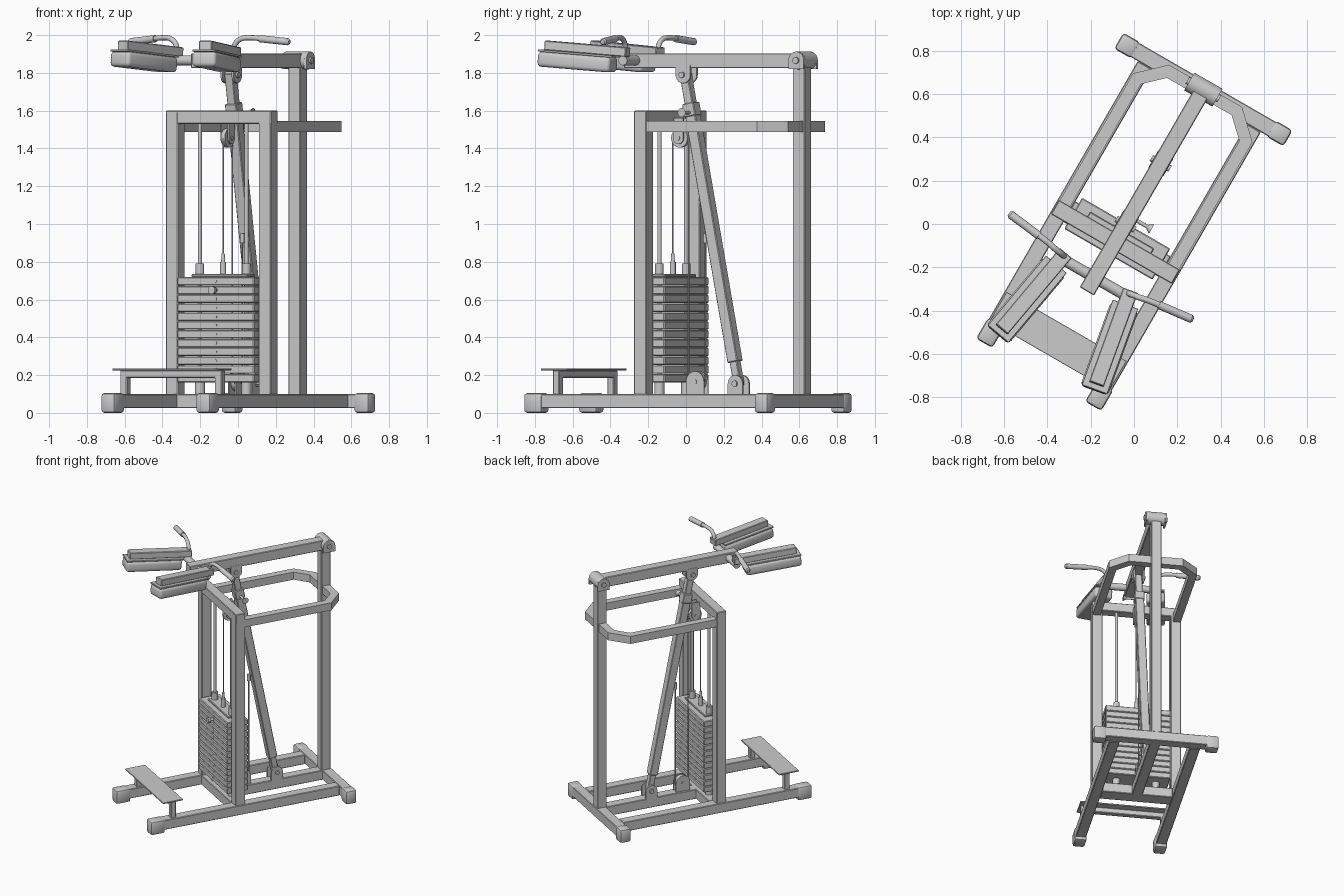
import bpy, bmesh, math
from mathutils import Matrix, Vector

if "Cube" in bpy.data.objects:
    bpy.data.objects.remove(bpy.data.objects["Cube"])

# the machine is built straight, then turned 30 degrees clockwise
PLACE = Matrix.Rotation(math.radians(-30), 4, 'Z') @ Matrix.Translation((-0.033, 0, 0))


def finish(name, bm, mat=Matrix()):
    bmesh.ops.recalc_face_normals(bm, faces=bm.faces)
    me = bpy.data.meshes.new(name)
    bm.to_mesh(me)
    bm.free()
    me.transform(mat)
    me.shade_smooth()
    me.set_sharp_from_angle(angle=math.radians(35))
    ob = bpy.data.objects.new(name, me)
    ob.matrix_basis = PLACE
    bpy.context.collection.objects.link(ob)
    return ob


def box(name, c, s, mat=Matrix(), bevel=0.004, seg=1):
    bm = bmesh.new()
    bmesh.ops.create_cube(bm, size=1)
    bmesh.ops.scale(bm, vec=s, verts=bm.verts)
    if bevel:
        bmesh.ops.bevel(bm, geom=bm.edges[:], offset=bevel, segments=seg,
                        affect='EDGES', profile=0.5)
    return finish(name, bm, Matrix.Translation(c) @ mat)


def span(name, x, y, z, bevel=0.004, seg=1):
    lo, hi = Vector((x[0], y[0], z[0])), Vector((x[1], y[1], z[1]))
    return box(name, (lo + hi) / 2, hi - lo, bevel=bevel, seg=seg)


def rod(name, a, b, r, r2=None, n=20):
    a, b = Vector(a), Vector(b)
    bm = bmesh.new()
    bmesh.ops.create_cone(bm, cap_ends=True, segments=n, radius1=r,
                          radius2=r if r2 is None else r2, depth=(b - a).length)
    q = (b - a).to_track_quat('Z', 'Y').to_matrix().to_4x4()
    return finish(name, bm, Matrix.Translation((a + b) / 2) @ q)


def prism(name, pts, lo, hi, axis='Z'):
    bm = bmesh.new()
    co = [(p[0], p[1], lo) if axis == 'Z' else (lo, p[0], p[1]) for p in pts]
    f = bm.faces.new([bm.verts.new(v) for v in co])
    ext = bmesh.ops.extrude_face_region(bm, geom=[f])['geom']
    d = (0, 0, hi - lo) if axis == 'Z' else (hi - lo, 0, 0)
    bmesh.ops.translate(bm, vec=d, verts=[e for e in ext if isinstance(e, bmesh.types.BMVert)])
    return finish(name, bm)


def tab(name, y, z, r, base, x0, x1):
    # rounded bracket plate, reaching from a pivot to the base height
    s = 1 if z > base else -1
    pts = [(y + r * math.cos(i * math.pi / 10), z + s * r * math.sin(i * math.pi / 10))
           for i in range(11)]
    return prism(name, pts + [(y - r, base), (y + r, base)], x0, x1, 'X')


def pulley(name, y, z, r):
    rod(name + '_wheel', (-0.012, y, z), (0.012, y, z), r, n=32)
    rod(name + '_axle', (-0.03, y, z), (0.03, y, z), 0.012)


# base frame
for s, side in ((-1, 'left'), (1, 'right')):
    span(side + '_base_rail', sorted((s * .253, s * .328)), (-.76, .66), (.025, .1))
    span(side + '_front_foot', sorted((s * .247, s * .334)), (-.822, -.71), (0, .105), .016, 2)
    span(side + '_rear_foot', sorted((s * .36, s * .451)), (.655, .74), (0, .105), .016, 2)
span('rear_base_bar', (-.40, .40), (.66, .735), (.025, .1))
span('stack_base_bar', (-.255, .255), (-.155, -.045), (.025, .1))
span('centre_base_bar', (-.038, .038), (-.06, .67), (.025, .1))

# foot step
span('step_plate', (-.32, .32), (-.722, -.565), (.225, .235), .002)
span('step_tube', (-.31, .31), (-.655, -.615), (.185, .226))
for s in (-1, 1):
    box('step_leg', (s * .289, -.635, .145), (.042, .04, .1))

# upright frame
for s in (-1, 1):
    box('front_post', (s * .284, -.115, .84), (.075, .075, 1.51))
span('front_top_beam', (-.322, .322), (-.152, -.077), (1.53, 1.6))
box('rear_post', (0, .69, .965), (.073, .073, 1.75))

# bent guard rail around the back
outer = [(.318, -.08), (.318, .60), (.195, .717)]
inner = [(.262, -.08), (.262, .575), (.172, .66)]
mirror = lambda p: [(-x, y) for x, y in reversed(p)]
prism('guard_rail', outer + mirror(outer) + [(-x, y) for x, y in inner] + inner[::-1], 1.487, 1.546)

# weight stack
top, pitch = .72, .0467
for i in range(12):
    z = top - pitch * (i + .5)
    box('weight_plate', (0, -.0975, z), (.47, .165, pitch - .002), bevel=.005)
    rod('plate_pin_hole', (0, -.1815, z), (0, -.17, z), .008, n=12)
box('stack_cap', (0, -.0975, .727), (.34, .09, .016))
rod('selector_pin', (0, -.215, .65), (0, -.17, .65), .011)
rod('selector_knob', (0, -.225, .65), (0, -.205, .65), .022, n=8)
for s in (-1, 1):
    x = s * .142
    rod('guide_rod', (x, -.1, .1), (x, -.1, 1.54), .011)
    rod('guide_collar', (x, -.1, .73), (x, -.1, .79), .023)
    rod('stack_bumper', (x, -.1, .095), (x, -.1, .162), .027)
rod('selector_stem', (0, -.1, .73), (0, -.1, .80), .016)
rod('cable_end', (0, -.1, .80), (0, -.1, .845), .011, .008)

# cable and pulleys
pulley('top_pulley', -.053, 1.455, .05)
pulley('bottom_pulley', .05, .165, .05)
for x in (-.026, .018):
    tab('top_pulley_bracket', -.053, 1.455, .032, 1.56, x, x + .008)
    tab('bottom_pulley_bracket', .05, .165, .055, .095, x, x + .008)
for y, z0, z1 in ((-.1, .84, 1.455), (-.002, .165, 1.455), (.1, .165, .93)):
    rod('cable', (0, y, z0), (0, y, z1), .004, n=8)
rod('cable_anchor', (0, .1, .90), (0, .1, .95), .012)
rod('cable_anchor_bolt', (0, .095, .94), (0, .16, .94), .008)

# telescopic push strut
low, high = Vector((0, .304, .155)), Vector((0, -.02, 1.79))
tilt = Matrix.Rotation(-math.atan2(high.y - low.y, high.z - low.z), 4, 'X')


def strut(name, z0, z1, w):
    a, b = (low.lerp(high, (z - low.z) / (high.z - low.z)) for z in (z0, z1))
    return box(name, (a + b) / 2, (w, w, (b - a).length), tilt)


strut('strut_inner_tube', 1.5, 1.8, .05)
strut('strut_outer_tube', .27, 1.6, .062)
strut('strut_collar', 1.57, 1.64, .07)
strut('strut_lower_end', .15, .28, .045)
rod('adjust_pin', (0, .02, 1.59), (.10, .02, 1.59), .009)
rod('adjust_knob', (.095, .02, 1.59), (.115, .02, 1.59), .012, .024)
for x in (-.04, .028):
    tab('strut_base_bracket', .304, .155, .045, .095, x, x + .012)
    tab('strut_top_bracket', -.015, 1.79, .045, 1.84, x, x + .012)
rod('strut_base_bolt', (-.05, .304, .155), (.05, .304, .155), .016)
rod('strut_top_bolt', (-.05, -.02, 1.79), (.05, -.02, 1.79), .016)

# lever arm and rear pivot
span('lever_arm', (-.038, .038), (-.378, .69), (1.825, 1.903))
rod('pivot_barrel', (-.062, .697, 1.866), (.062, .697, 1.866), .047, n=32)
for x in (-.075, .062):
    tab('pivot_plate', .697, 1.866, .047, 1.82, x, x + .013)
rod('pivot_bolt', (-.085, .697, 1.866), (.085, .697, 1.866), .018)
rod('yoke_tube', (-.175, -.305, 1.866), (.175, -.305, 1.866), .026)

# shoulder pads and handles
for s, side in ((-1, 'left'), (1, 'right')):
    turn = Matrix.Rotation(math.radians(10 * s), 4, 'Z') @ Matrix.Rotation(math.radians(-4.5), 4, 'X')
    pad = Matrix.Translation((s * .222, -.555, 1.858)) @ turn
    box(side + '_pad_cushion', pad @ Vector((0, 0, 0)), (.135, .41, .08), turn, .02, 3)
    box(side + '_pad_plate', pad @ Vector((0, .005, .045)), (.125, .42, .012), turn, .002)
    box(side + '_pad_beam', pad @ Vector((0, .05, .074)), (.072, .46, .05), turn)
    path = [(.172, -.29, 1.90), (.18, -.288, 1.95), (.215, -.283, 1.98),
            (.27, -.272, 1.986), (.35, -.262, 1.978), (.47, -.248, 1.966)]
    cu = bpy.data.curves.new(side + '_handle', 'CURVE')
    cu.dimensions, cu.bevel_depth, cu.bevel_resolution = '3D', .014, 3
    cu.use_fill_caps, cu.resolution_u = True, 6
    sp = cu.splines.new('BEZIER')
    sp.bezier_points.add(len(path) - 1)
    for bp, (x, y, z) in zip(sp.bezier_points, path):
        bp.co = (s * x, y, z)
        bp.handle_left_type = bp.handle_right_type = 'AUTO'
    ob = bpy.data.objects.new(side + '_handle', cu)
    ob.matrix_basis = PLACE
    bpy.context.collection.objects.link(ob)
    rod(side + '_grip', (s * .32, -.266, 1.981), (s * .48, -.247, 1.965), .019)
    rod(side + '_grip_end', (s * .48, -.247, 1.965), (s * .49, -.246, 1.964), .019, .012)
